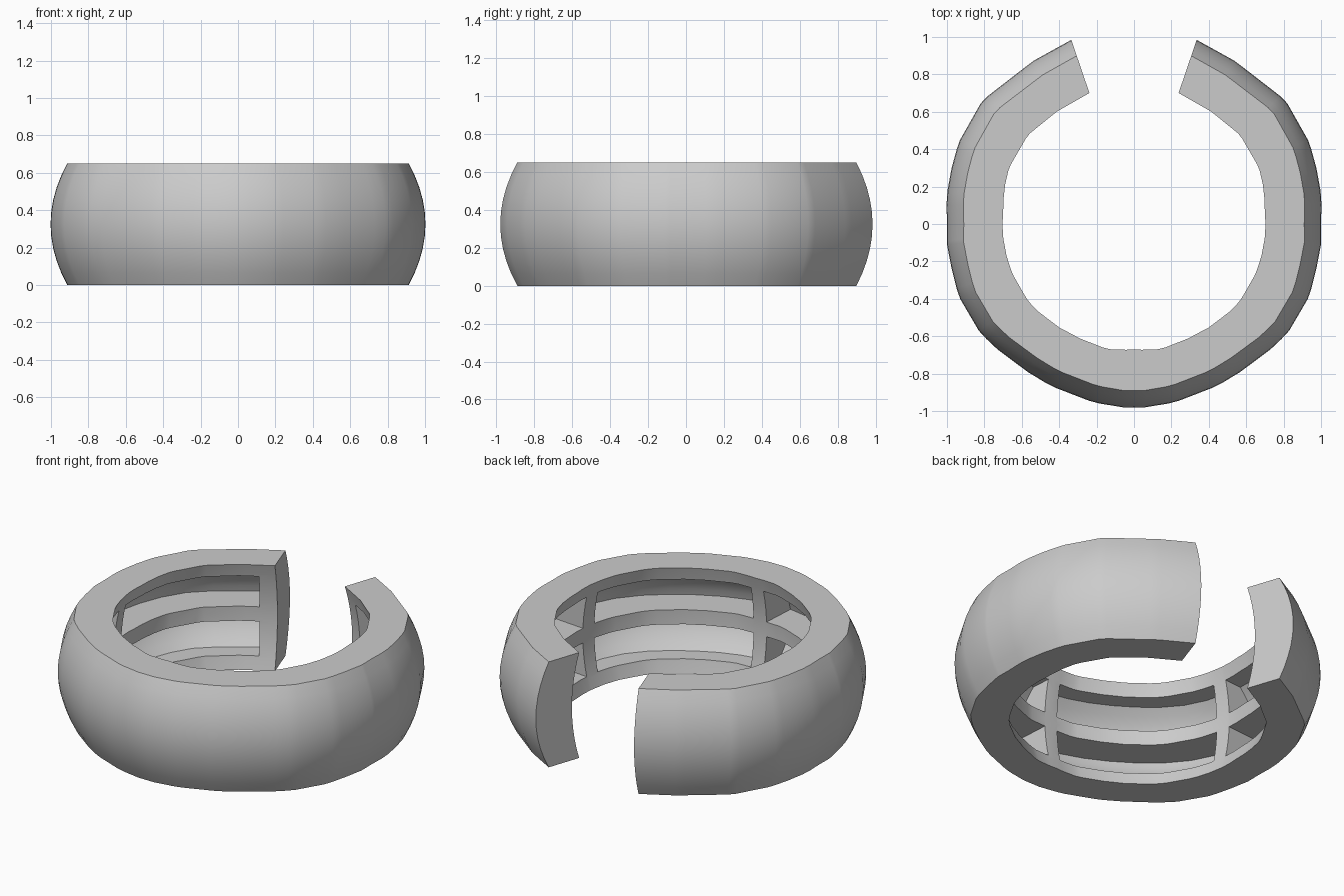
import bpy
import bmesh
from math import sin, cos, radians

cube = bpy.data.objects.get("Cube")
if cube:
    bpy.data.objects.remove(cube, do_unlink=True)

H = 0.65          # ring height
END = 161.2       # half sweep of the open ring, in degrees from the front

# Radius by angle from the front, same on both sides
OUTER = [(0, .98), (3.5, .982), (14.3, .975), (25.6, .971), (35.8, .974),
         (47.5, .991), (55.5, 1.007), (66.7, 1.012), (76.2, 1.004),
         (83.7, 1.006), (90, 1.0), (100, 1.013), (107, 1.02),
         (115.8, 1.033), (128.2, 1.043), (145.4, 1.021), (END, 1.04)]
INNER = [(0, .67), (11, .682), (29, .676), (52, .698), (70, .702), (85, .703),
         (96, .703), (113, .73), (131, .738), (148.5, .727), (END, .74)]


def radius(table, angle):
    a = abs(angle)
    for (a0, r0), (a1, r1) in zip(table, table[1:]):
        if a <= a1:
            return r0 + (r1 - r0) * (a - a0) / (a1 - a0)
    return table[-1][1]


def bulge(z):
    return ((z - H / 2) / (H / 2)) ** 2


def levels(low, high, count):
    return [low + (high - low) * i / count for i in range(count + 1)]


def sweep(bm, angles, section):
    """Sweep a closed (radius, height) section around the z axis."""
    rings = []
    for a in angles:
        t = radians(a)
        rings.append([bm.verts.new((r * sin(t), -r * cos(t), z))
                      for r, z in section(a)])
    for p, q in zip(rings, rings[1:]):
        for i in range(len(p)):
            j = (i + 1) % len(p)
            bm.faces.new((p[i], q[i], q[j], p[j]))
    bm.faces.new(rings[0])
    bm.faces.new(rings[-1][::-1])


def finish(bm, name):
    bmesh.ops.recalc_face_normals(bm, faces=bm.faces[:])
    mesh = bpy.data.meshes.new(name)
    bm.to_mesh(mesh)
    bm.free()
    obj = bpy.data.objects.new(name, mesh)
    bpy.context.collection.objects.link(obj)
    return obj


def body_section(a):
    outer, inner = radius(OUTER, a), radius(INNER, a)
    zs = levels(0, H, 10)
    return ([(outer - 0.09 * bulge(z), z) for z in zs]
            + [(inner + 0.05 * (1 - bulge(z)), z) for z in reversed(zs)])


# Open ring with a bulging outside and a bowed inside
half = sorted({a for a, r in OUTER + INNER})
bm = bmesh.new()
sweep(bm, [-a for a in reversed(half[1:])] + half, body_section)
ring = finish(bm, "open_ring")

# Pockets in the inside wall: two rows, two per side
bm = bmesh.new()
for low, high in ((0.08, 0.28), (0.37, 0.57)):
    def pocket_section(a):
        back = [(radius(OUTER, a) - 0.04 - 0.22 * bulge(z), z)
                for z in levels(low, high, 5)]
        return [(0.55, low)] + back + [(0.55, high)]
    for start, stop in ((3.5, 78), (85, 154)):
        for side in (-1, 1):
            sweep(bm, [side * a for a in levels(start, stop, 8)], pocket_section)
cutter = finish(bm, "pocket_cutter")
cutter.hide_render = True

cut = ring.modifiers.new("pockets", 'BOOLEAN')
cut.operation = 'DIFFERENCE'
cut.solver = 'EXACT'
cut.object = cutter
bpy.ops.object.select_all(action='DESELECT')
ring.select_set(True)
bpy.context.view_layer.objects.active = ring
bpy.ops.object.modifier_apply(modifier=cut.name)
bpy.data.objects.remove(cutter, do_unlink=True)

# Plain grey finish
grey = bpy.data.materials.new("light_grey")
grey.use_nodes = True
color = (0.6, 0.6, 0.6, 1)
grey.diffuse_color = color
grey.node_tree.nodes["Principled BSDF"].inputs["Base Color"].default_value = color
ring.data.materials.clear()
ring.data.materials.append(grey)
bpy.ops.object.shade_smooth_by_angle(angle=radians(30))
